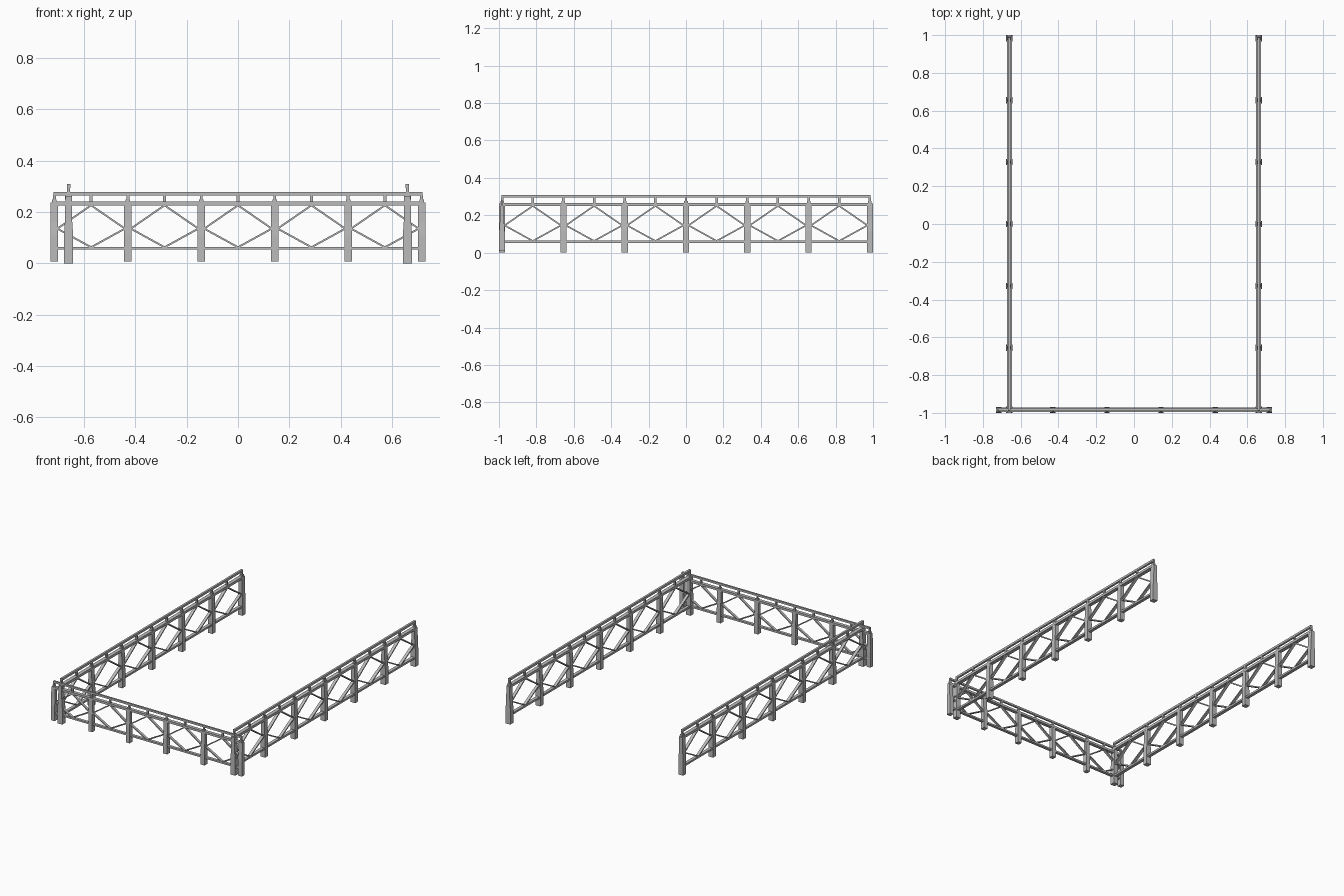
import bpy, bmesh, math
from mathutils import Matrix, Vector

if "Cube" in bpy.data.objects:
    bpy.data.objects.remove(bpy.data.objects["Cube"])

steel = bpy.data.materials.new("grey steel")
steel.diffuse_color = (0.5, 0.5, 0.5, 1)
steel.use_nodes = True
steel.node_tree.nodes["Principled BSDF"].inputs["Base Color"].default_value = steel.diffuse_color

SPAN = 0.3277  # post spacing


def box(bm, center, size, angle=0):
    # box with length on x, depth on y, height on z, tilted in the railing plane
    m = (Matrix.Translation(Vector(center)) @ Matrix.Rotation(angle, 4, 'Y')
         @ Matrix.Diagonal((*size, 1)))
    bmesh.ops.create_cube(bm, size=1, matrix=m)


def post(bm, u):
    # straight foot, then tapering in depth towards the top
    prof = [(0, .0175), (.115, .0175), (.175, .0135), (.262, .0125)]
    rings = [[bm.verts.new((u + a * .0165, b * d, z))
              for a, b in ((-1, -1), (1, -1), (1, 1), (-1, 1))] for z, d in prof]
    for lo, hi in zip(rings, rings[1:]):
        for i in range(4):
            j = (i + 1) % 4
            bm.faces.new((lo[i], lo[j], hi[j], hi[i]))
    bm.faces.new(rings[0][::-1])
    bm.faces.new(rings[-1])


def bar(bm, a, b):
    # flat diagonal brace between two (u, z) points
    du, dz = b[0] - a[0], b[1] - a[1]
    box(bm, ((a[0] + b[0]) / 2, 0, (a[1] + b[1]) / 2),
        (math.hypot(du, dz), .02, .008), -math.atan2(dz, du))


def finish(bm, name, matrix):
    bmesh.ops.recalc_face_normals(bm, faces=bm.faces)
    me = bpy.data.meshes.new(name)
    bm.to_mesh(me)
    bm.free()
    me.materials.append(steel)
    ob = bpy.data.objects.new(name, me)
    ob.matrix_world = matrix
    bpy.context.collection.objects.link(ob)


def railing(name, spans, matrix):
    half = spans * SPAN / 2
    us = [-half + i * SPAN for i in range(spans + 1)]
    mids = [u + SPAN / 2 for u in us[:-1]]
    # posts
    bm = bmesh.new()
    for u in us:
        post(bm, u)
    finish(bm, name + "_posts", matrix)
    # lower rail, upper rail and handrail
    bm = bmesh.new()
    box(bm, (0, 0, .0585), (2 * half, .022, .013))
    box(bm, (0, 0, .258), (2 * half + .02, .026, .017))
    box(bm, (0, 0, .302), (2 * half + .008, .014, .015))
    finish(bm, name + "_rails", matrix)
    # diamond braces
    bm = bmesh.new()
    for m in mids:
        for s in (-1, 1):
            for z in (.25, .063):
                bar(bm, (m + s * SPAN * .46, .146), (m, z))
    finish(bm, name + "_braces", matrix)
    # handrail supports with small feet over the posts
    bm = bmesh.new()
    for u in us + mids:
        box(bm, (u, 0, .28), (.013, .012, .03))
    for u in us:
        box(bm, (u, 0, .271), (.019, .018, .012))
    finish(bm, name + "_handrail_supports", matrix)


# two side railings and a smaller front railing
quarter = Matrix.Rotation(math.pi / 2, 4, 'Z')
railing("left_railing", 6, Matrix.Translation((-.66, 0, 0)) @ quarter)
railing("right_railing", 6, Matrix.Translation((.66, 0, 0)) @ quarter)
railing("front_railing", 5, Matrix.Translation((0, -.984, .008)) @ Matrix.Scale(.873, 4))
